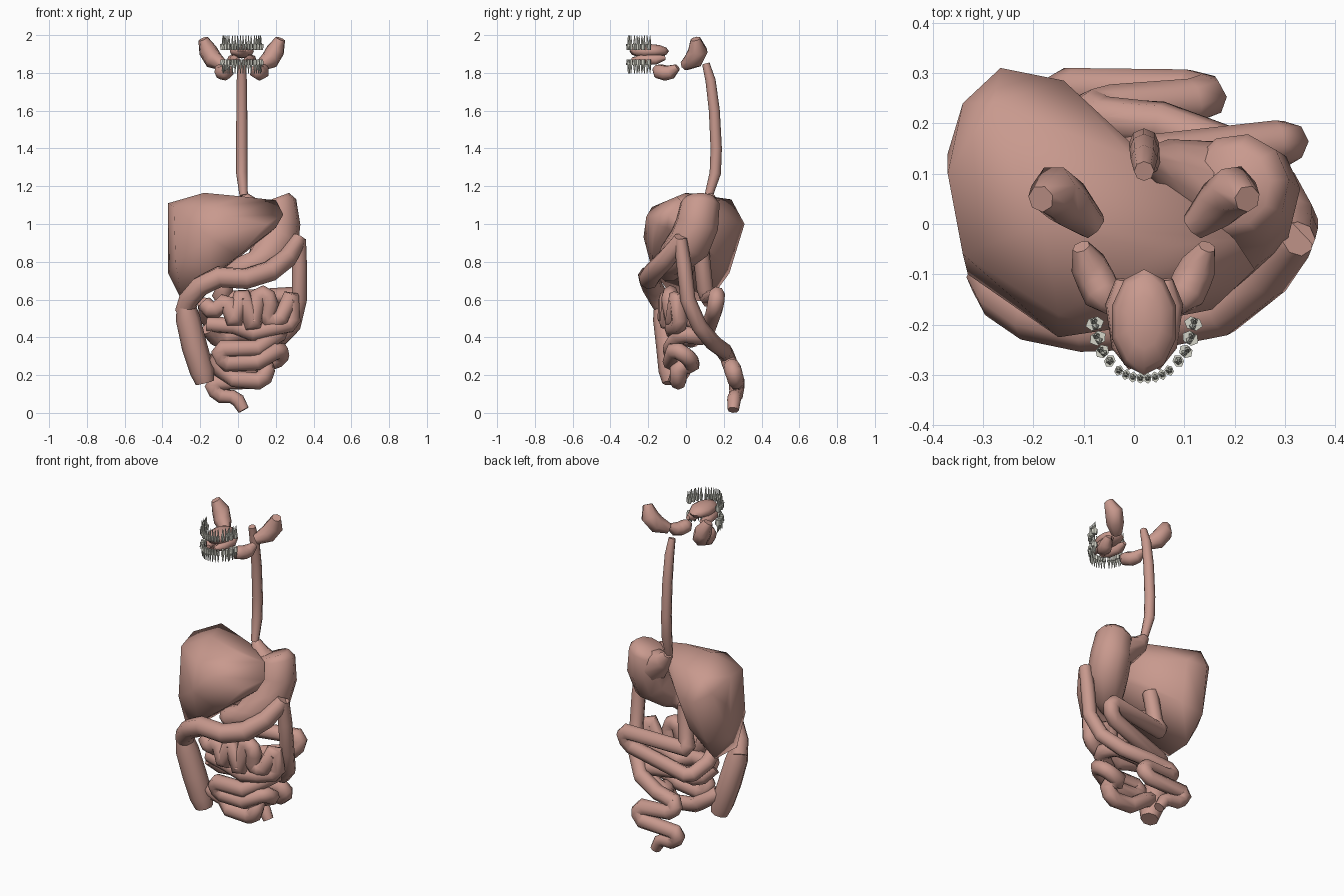
import bpy, bmesh, math
from mathutils import Vector, Matrix

if "Cube" in bpy.data.objects:
    bpy.data.objects.remove(bpy.data.objects["Cube"])

CX = 0.02  # midline of the head parts


def material(name, rgb):
    m = bpy.data.materials.new(name)
    m.diffuse_color = (*rgb, 1)
    m.use_nodes = True
    m.node_tree.nodes["Principled BSDF"].inputs["Base Color"].default_value = m.diffuse_color
    return m


FLESH = material("flesh", (0.58, 0.32, 0.27))
ENAMEL = material("enamel", (0.66, 0.66, 0.58))


def finish(bm, name, mat=FLESH, angle=60):
    bmesh.ops.recalc_face_normals(bm, faces=bm.faces)
    me = bpy.data.meshes.new(name)
    bm.to_mesh(me)
    bm.free()
    ob = bpy.data.objects.new(name, me)
    bpy.context.collection.objects.link(ob)
    me.materials.append(mat)
    bpy.ops.object.select_all(action='DESELECT')
    ob.select_set(True)
    bpy.context.view_layer.objects.active = ob
    bpy.ops.object.shade_smooth_by_angle(angle=math.radians(angle))
    return ob


def tube(name, pts, radii, sides=8):
    """Mitred tube along a path; sharp corners are cut into two rings."""
    pts = [Vector(p) for p in pts]
    if not isinstance(radii, (list, tuple)):
        radii = [radii] * len(pts)
    path = [(pts[0], radii[0])]
    for a, p, b, r in zip(pts, pts[1:], pts[2:], radii[1:]):
        d1, d2 = (p - a), (b - p)
        if d1.angle(d2) > math.radians(50):
            path.append((p - d1.normalized() * min(r * 0.6, d1.length * 0.4), r))
            path.append((p + d2.normalized() * min(r * 0.6, d2.length * 0.4), r))
        else:
            path.append((p, r))
    path.append((pts[-1], radii[-1]))
    bm = bmesh.new()
    rings, normal = [], None
    for i, (p, r) in enumerate(path):
        d1 = (p - path[max(i - 1, 0)][0]).normalized()
        d2 = (path[min(i + 1, len(path) - 1)][0] - p).normalized()
        t = (d1 + d2).normalized()
        if normal is None:
            normal = t.orthogonal()
        normal = (normal - t * normal.dot(t)).normalized()
        side = t.cross(normal)
        bend, k = Vector(), 0
        if d1.length > 0 and d2.length > 0 and d1.angle(d2) > 0.01:
            bend = (d2 - d1).normalized()
            k = min(1 / math.cos(d1.angle(d2) / 2), 1.35) - 1
        ring = []
        for j in range(sides):
            a = 2 * math.pi * j / sides
            o = (normal * math.cos(a) + side * math.sin(a)) * r
            ring.append(bm.verts.new(p + o + bend * o.dot(bend) * k))
        rings.append(ring)
    for r0, r1 in zip(rings, rings[1:]):
        for j in range(sides):
            n = (j + 1) % sides
            bm.faces.new((r0[j], r0[n], r1[n], r1[j]))
    bm.faces.new(rings[0])
    bm.faces.new(rings[-1])
    return finish(bm, name)


def hull(name, pts):
    bm = bmesh.new()
    for p in pts:
        bm.verts.new(p)
    bmesh.ops.convex_hull(bm, input=bm.verts)
    bmesh.ops.delete(bm, geom=[v for v in bm.verts if not v.link_faces], context='VERTS')
    return finish(bm, name, angle=75)


# Liver: one wedge from the deep right lobe to the thin left lobe
hull("liver", [
    (-.18, 0, 1.165), (-.37, .1, 1.11), (-.28, .24, 1.13), (-.265, .31, 1.0),
    (-.14, .285, 1.0), (-.37, .14, .95), (-.34, -.06, 1.09), (-.15, -.18, 1.09),
    (-.15, -.225, .93), (-.33, -.1, .8), (-.37, .1, .74), (-.3, .23, .74),
    (-.17, .21, .78), (-.3, -.06, .6), (-.28, .12, .59), (-.15, -.18, .76),
    (0, -.18, .83), (0, .13, 1.12), (.03, -.05, 1.145), (-.34, .24, 1.05),
    (-.05, -.21, 1.04), (.05, -.17, .87), (.155, -.17, 1.0), (.24, -.09, 1.05),
    (.2, -.03, 1.125), (.2, -.1, .98)])

# Stomach and oesophagus
tube("stomach", [(.195, .075, 1.137), (.205, .075, 1.11), (.215, .06, 1.0), (.205, .02, .9),
                 (.14, -.06, .82), (.06, -.1, .77), (-.03, -.06, .75), (-.09, .02, .74)],
     [.08, .105, .115, .115, .095, .07, .045, .03], 10)
tube("stomach_cardia", [(.03, .13, 1.15), (.06, .12, 1.1), (.17, .07, 1.03)], [.025, .05, .1])
tube("oesophagus", [(CX, .105, 1.85), (CX, .13, 1.76), (CX, .15, 1.6), (CX, .16, 1.4),
                    (CX, .155, 1.27), (CX + .01, .12, 1.15)],
     [.02, .027, .029, .03, .03, .022])

# Small intestine: duodenum and rear loop, front coils, lower coils
tube("duodenum", [(-.05, .08, .85), (-.07, .1, .66), (-.1, .12, .6), (.305, .165, .625),
                  (.285, .15, .54), (-.1, .11, .43), (-.16, .02, .5), (-.17, -.06, .58)], .044)
tube("jejunum", [(-.18, -.06, .58), (-.13, -.08, .53), (-.06, -.1, .6), (-.02, -.11, .48),
                 (.02, -.1, .63), (.08, -.1, .46), (.11, -.08, .64), (.18, -.09, .6),
                 (.14, -.07, .5), (.22, -.07, .48), (.28, -.05, .62), (.29, -.03, .47),
                 (.19, -.07, .45), (.08, -.06, .42), (-.02, -.07, .46), (-.16, -.04, .47)], .043)
tube("ileum", [(-.16, -.04, .45), (-.1, .02, .38), (.0, .06, .42), (.2, .09, .4), (.22, -.03, .42),
               (.1, -.08, .34), (-.1, -.08, .34), (-.08, -.06, .26), (.1, -.08, .27),
               (.22, -.06, .34), (.23, .02, .29), (.12, .03, .25), (.16, -.04, .25),
               (.13, -.04, .165), (-.02, -.05, .18), (-.08, -.02, .22), (-.17, -.07, .28)], .044)

# Large intestine
tube("ascending_colon", [(-.175, -.075, .16), (-.19, -.08, .22), (-.23, -.09, .35),
                         (-.265, -.11, .5), (-.275, -.12, .57)], [.05, .065, .068, .065, .05])
tube("transverse_colon", [(-.285, -.1, .53), (-.26, -.14, .6), (-.2, -.18, .67), (-.1, -.2, .72),
                          (.04, -.195, .71), (.17, -.17, .75), (.26, -.1, .82),
                          (.31, -.04, .9), (.325, -.03, .93)],
     [.05, .054, .055, .055, .055, .055, .053, .045, .035])
tube("descending_colon", [(.325, -.03, .92), (.325, -.01, .78), (.325, .01, .6), (.29, .07, .46),
                          (.2, .145, .37), (.05, .2, .33), (-.08, .21, .31)],
     [.035, .04, .04, .042, .044, .044, .042])
tube("sigmoid_colon", [(.05, .2, .33), (-.09, .215, .31), (-.07, .235, .25), (.14, .245, .24),
                       (.13, .265, .17), (-.14, .27, .16), (-.11, .265, .09),
                       (-.01, .255, .085), (.03, .25, .015)],
     [.042, .042, .042, .046, .044, .042, .038, .036, .03])

# Tongue
bm = bmesh.new()
bmesh.ops.create_uvsphere(bm, u_segments=10, v_segments=6, radius=1,
                          matrix=Matrix.Translation((CX, -.195, 1.915)) @
                          Matrix.Diagonal((.067, .105, .038, 1)))
finish(bm, "tongue")

# Paired salivary glands
for s, side in ((-1, "left"), (1, "right")):
    tube("parotid_gland_" + side, [(CX + s * .205, .05, 1.98), (CX + s * .18, .065, 1.92),
                                   (CX + s * .15, .04, 1.87), (CX + s * .1, -.005, 1.84)],
         [.027, .05, .05, .03], 7)
    tube("submandibular_gland_" + side, [(CX + s * .125, -.045, 1.83), (CX + s * .11, -.08, 1.805),
                                         (CX + s * .085, -.13, 1.795), (CX + s * .07, -.165, 1.83)],
         [.018, .037, .04, .018], 7)
    tube("sublingual_gland_" + side, [(CX + s * .02, -.285, 1.87), (CX + s * .04, -.24, 1.87),
                                      (CX + s * .05, -.16, 1.87), (CX + s * .045, -.11, 1.88)],
         [.012, .026, .028, .012], 7)


# Teeth: tapered crown with one or more splayed roots, set round both arches
def tooth(bm, pos, turn, up, w, d, roots):
    m = Matrix.Translation(pos) @ Matrix.Rotation(turn, 4, 'Z') @ Matrix.Diagonal((1, 1, up, 1))
    bmesh.ops.create_cone(bm, cap_ends=True, segments=6, radius1=.8, radius2=1, depth=.03,
                          matrix=m @ Matrix.Translation((0, 0, .015)) @ Matrix.Diagonal((w, d, 1, 1)))
    for k in range(roots):
        x = (k - (roots - 1) / 2) * w
        bmesh.ops.create_cone(bm, cap_ends=True, segments=5, radius1=w * .8 / roots ** .5,
                              radius2=.002, depth=.05,
                              matrix=m @ Matrix.Translation((x, 0, .05)) @
                              Matrix.Rotation(x * 10, 4, 'Y'))


# offset from midline, y, half width, half depth, roots
ARCH = [(.007, -.306, .008, .011, 1), (.022, -.304, .008, .011, 1), (.036, -.299, .008, .011, 1),
        (.05, -.291, .009, .011, 1), (.068, -.272, .011, .013, 1), (.083, -.253, .013, .015, 2),
        (.092, -.227, .014, .018, 2), (.098, -.198, .014, .019, 2)]
for name, up, z in (("upper_teeth", 1, 1.922), ("lower_teeth", -1, 1.872)):
    bm = bmesh.new()
    for s in (-1, 1):
        for x, y, w, d, roots in ARCH:
            turn = s * math.atan2(x, -.17 - y)
            tooth(bm, Vector((CX + s * x, y, z)), turn, up, w, d, roots)
    finish(bm, name, ENAMEL, 40)
